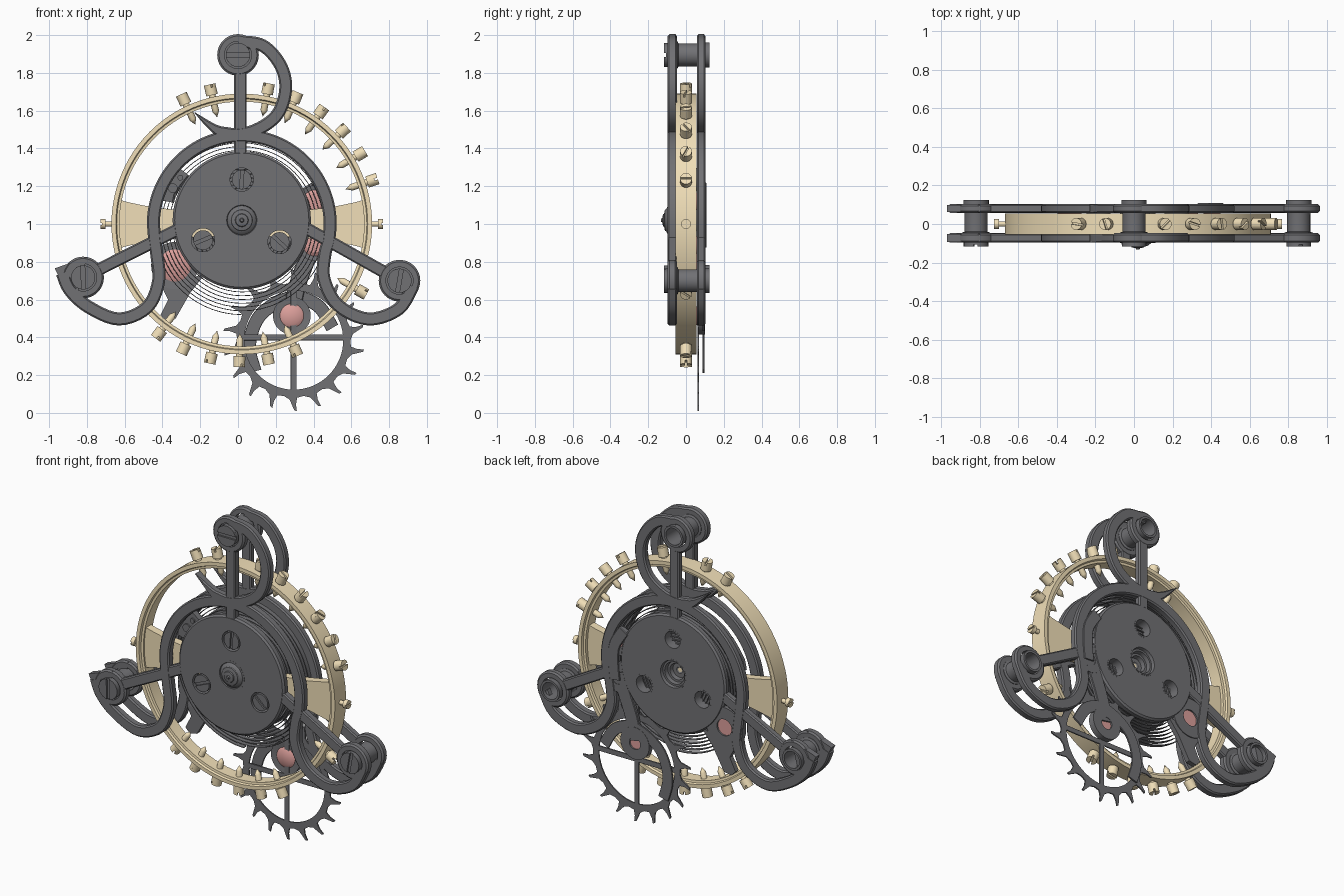
import bpy, bmesh, math
from math import sin, cos, pi, radians
from mathutils import Matrix, Vector

if "Cube" in bpy.data.objects:
    bpy.data.objects.remove(bpy.data.objects["Cube"])

CX, CZ = 0.02, 1.0


def material(name, rgb):
    m = bpy.data.materials.new(name)
    m.diffuse_color = (*rgb, 1)
    m.use_nodes = True
    m.node_tree.nodes["Principled BSDF"].inputs["Base Color"].default_value = m.diffuse_color
    return m


BRASS = material("brass", (0.88, 0.74, 0.48))
RUBY = material("ruby", (0.72, 0.35, 0.33))
STEEL = material("dark_steel", (0.165, 0.165, 0.175))


def finish(bm, name, mat=None):
    bmesh.ops.remove_doubles(bm, verts=bm.verts, dist=1e-5)
    bmesh.ops.recalc_face_normals(bm, faces=bm.faces)
    me = bpy.data.meshes.new(name)
    bm.to_mesh(me)
    bm.free()
    ob = bpy.data.objects.new(name, me)
    bpy.context.collection.objects.link(ob)
    me.materials.append(mat or STEEL)
    bpy.ops.object.select_all(action='DESELECT')
    ob.select_set(True)
    bpy.context.view_layer.objects.active = ob
    bpy.ops.object.shade_smooth_by_angle(angle=radians(30))
    return ob


def loft(bm, rings, closed=False, caps=True):
    vs = [[bm.verts.new(p) for p in r] for r in rings]
    n, k = len(vs), len(vs[0])
    for i in range(n if closed else n - 1):
        a, b = vs[i], vs[(i + 1) % n]
        for j in range(k):
            bm.faces.new((a[j], a[(j + 1) % k], b[(j + 1) % k], b[j]))
    if caps and not closed:
        bm.faces.new(vs[0])
        bm.faces.new(vs[-1])


def lathe(bm, profile, M, seg=32, closed=False):
    # profile of (radius, height) turned about local z
    loft(bm, [[M @ Vector((r * cos(2 * pi * i / seg), r * sin(2 * pi * i / seg), h))
               for i in range(seg)] for r, h in profile], closed)


def facing(x, z, back=True):
    # local z points to +y (back) or -y (front)
    return Matrix.Translation((x, 0, z)) @ Matrix.Rotation(radians(-90 if back else 90), 4, 'X')


def turned(name, x, z, profile, mat=None, seg=48, closed=False):
    bm = bmesh.new()
    lathe(bm, profile, facing(x, z), seg, closed)
    return finish(bm, name, mat)


def slotted_head(bm, M, r, h0, h1, roll=0.0):
    # two half discs leave the screwdriver slot between them
    hs = h0 + (h1 - h0) * 0.7
    lathe(bm, [(r, h0), (r, hs)], M, 24)
    a = math.asin(0.16)
    for s in (roll, roll + pi):
        arc = [s + a + (pi - 2 * a) * i / 12 for i in range(13)]
        loft(bm, [[M @ Vector((r * cos(t), r * sin(t), h)) for t in arc] for h in (hs, h1)])


def smooth_path(pts, n=8):
    p = [Vector(pts[0])] + [Vector(q) for q in pts] + [Vector(pts[-1])]
    out = []
    for i in range(1, len(p) - 2):
        a, b, c, d = p[i - 1:i + 3]
        for k in range(n):
            t = k / n
            out.append(0.5 * (2 * b + (c - a) * t + (2 * a - 5 * b + 4 * c - d) * t * t
                              + (3 * b - a - 3 * c + d) * t ** 3))
    return out + [p[-1]]


def ribbon(name, path, w, y0, y1, b=0.01, taper=0, mat=None):
    # flat bar with chamfered edges along a path in the xz plane
    path = [Vector(p) for p in path]
    bm, rings, n = bmesh.new(), [], len(path)
    for i, p in enumerate(path):
        t = (path[min(i + 1, n - 1)] - path[max(i - 1, 0)]).normalized()
        s = Vector((-t.y, t.x))
        f = 1 if not taper else max(0.1, min(1, (n - 1 - i) / taper))
        h, c = w / 2 * f, min(b, w * f * 0.3)
        sec = [(-h, y0 + c), (-h + c, y0), (h - c, y0), (h, y0 + c),
               (h, y1 - c), (h - c, y1), (-h + c, y1), (-h, y1 - c)]
        rings.append([(p.x + s.x * d, y, p.y + s.y * d) for d, y in sec])
    loft(bm, rings)
    return finish(bm, name, mat)


def plate(name, loops, y0, y1, mat=None):
    # flat filled outline, inner loops become holes
    cu = bpy.data.curves.new(name, 'CURVE')
    cu.dimensions, cu.fill_mode, cu.extrude = '2D', 'BOTH', (y1 - y0) / 2
    for lp in loops:
        s = cu.splines.new('POLY')
        s.points.add(len(lp) - 1)
        for q, (x, z) in zip(s.points, lp):
            q.co = (x, z, 0, 1)
        s.use_cyclic_u = True
    tmp = bpy.data.objects.new(name, cu)
    bpy.context.collection.objects.link(tmp)
    bpy.context.view_layer.update()
    me = bpy.data.meshes.new_from_object(tmp)
    bm = bmesh.new()
    bm.from_mesh(me)
    bpy.data.objects.remove(tmp)
    bpy.data.meshes.remove(me)
    bm.transform(Matrix.Translation((0, (y0 + y1) / 2, 0)) @ Matrix.Rotation(pi / 2, 4, 'X'))
    return finish(bm, name, mat)


def circle(x, z, r, n=48, a0=0, a1=360):
    full = a1 - a0 == 360
    return [(x + r * cos(t), z + r * sin(t)) for t in
            (radians(a0 + (a1 - a0) * i / (n if full else n - 1)) for i in range(n))]


# cage: front and back bridges of the same outline
bosses = [(0, 1.895), (-0.82, 0.717), (0.855, 0.70)]
arm_starts, arm_ends = [(0.013, 1.80)] + bosses[1:], [(0.013, 1.33), (-0.28, 0.99), (0.32, 1.0)]
disc_holes = [(0.02, 1.235), (-0.185, 0.915), (0.22, 0.905)]
left_hook = [(-0.93, 0.74), (-0.89, 0.65), (-0.79, 0.56), (-0.63, 0.497), (-0.48, 0.56),
             (-0.42, 0.70), (-0.43, 0.84)]
right_hook = [(0.46, 0.84), (0.455, 0.71), (0.53, 0.57), (0.69, 0.497), (0.85, 0.55), (0.925, 0.67)]
ring_arc = circle(CX, CZ, 0.468, 15, 190, -10)
top_hook = [(0, 1.965), (0.13, 1.945), (0.225, 1.84), (0.252, 1.71), (0.20, 1.57), (0.06, 1.485),
            (-0.09, 1.487), (-0.23, 1.59)]
for side, y0, y1 in (("front", -0.097, -0.048), ("back", 0.058, 0.103)):
    ribbon(side + "_cage_ring", smooth_path(left_hook + ring_arc + right_hook, 5), 0.069, y0, y1, 0.008)
    ribbon(side + "_cage_top_hook", smooth_path(top_hook), 0.068, y0, y1, 0.008, taper=9)
    plate(side + "_cage_tip", [[(-0.97, 0.765), (-0.80, 0.826), (-0.85, 0.63), (-0.92, 0.66)]],
          y0 + 0.004, y1 - 0.004)
    for i, (b, e) in enumerate(zip(arm_starts, arm_ends)):
        d = (Vector(e) - Vector(b)).normalized() * (0.08 if i else 0)
        ribbon(f"{side}_cage_arm_{i}", [Vector(b) + d, e], 0.066, y0 + 0.001, y1 - 0.001, 0.007)
    for i, b in enumerate(bosses):
        turned(f"{side}_boss_{i}", *b, [(0.072, y0), (0.1, y0), (0.11, y0 + 0.009), (0.11, y1 - 0.009),
               (0.1, y1), (0.072, y1)], closed=True)
    plate(side + "_disc", [circle(CX, 1.02, 0.345, 72), circle(CX, 1.02, 0.09)]
          + [circle(*h, 0.062, 32) for h in disc_holes], y0, y1)
    turned(side + "_disc_rim", CX, 1.02, [(0.345, y0), (0.355, y0), (0.366, y0 + 0.01),
           (0.366, y1 - 0.01), (0.355, y1), (0.345, y1)], seg=72, closed=True)

# cage pillars with slotted screws in front and open bores behind
for i, (x, z) in enumerate(bosses):
    turned(f"pillar_{i}", x, z, [(0.052, 0.0), (0.052, 0.125), (0.066, 0.125), (0.066, 0.10),
           (0.06, 0.05), (0.06, -0.04), (0.073, -0.045), (0.073, -0.08), (0, -0.08), (0, 0.0)], seg=32)
    bm = bmesh.new()
    slotted_head(bm, facing(x, z, False), 0.064, 0.08, 0.117, (0, 1.6, 1.4)[i])
    finish(bm, f"pillar_screw_{i}")

# disc screws and bushings
for i, (x, z) in enumerate(disc_holes):
    bm = bmesh.new()
    slotted_head(bm, facing(x, z, False), 0.052, 0.06, 0.095, (1.5, 0.4, 2.4)[i])
    finish(bm, f"disc_screw_{i}")
    turned(f"disc_bushing_{i}", x, z, [(0.062, 0.06), (0.062, 0.104), (0.052, 0.104), (0.048, 0.045),
           (0, 0.045), (0, 0.035), (0.062, 0.035)], seg=32, closed=True)

# central pivot settings
turned("front_pivot_setting", CX, 1.02, [(0, -0.05), (0.092, -0.05), (0.092, -0.098), (0.08, -0.098),
       (0.077, -0.092), (0.073, -0.098), (0.058, -0.106), (0.055, -0.112), (0.035, -0.116),
       (0.032, -0.122), (0.012, -0.125), (0.008, -0.132), (0, -0.132)])
turned("back_pivot_setting", CX, 1.02, [(0, 0.0), (0.092, 0.0), (0.092, 0.104), (0.084, 0.104),
       (0.08, 0.085), (0.068, 0.085), (0.064, 0.06), (0.05, 0.06), (0.045, 0.035), (0.02, 0.035), (0, 0.02)])

# balance wheel
turned("balance_rim", CX, CZ, [(0.648, -0.04), (0.662, -0.042), (0.667, -0.055), (0.69, -0.055),
       (0.69, 0.055), (0.667, 0.055), (0.662, 0.042), (0.648, 0.04)], BRASS, 96, True)
half = [(0.655, 0.13), (0.60, 0.115), (0.53, 0.10), (0.46, 0.087), (0.3, 0.07), (0.1, 0.065)]
outline = ([(CX + x, CZ + z) for x, z in half] + [(CX - x, CZ + z) for x, z in half[::-1]]
           + [(CX - x, CZ - z) for x, z in half] + [(CX + x, CZ - z) for x, z in half[::-1]])
plate("balance_spoke", [outline], -0.03, 0.02, BRASS)
turned("balance_hub", CX, CZ, [(0, -0.045), (0.13, -0.045), (0.13, 0.03), (0, 0.03)], BRASS)

# balance rim screws
bm = bmesh.new()
angles = [18.5 + 12.1 * i for i in range(6)] + [103, 115, -29.5] + [-67 - 12 * i for i in range(6)]
for k, a in enumerate(angles + [0, 180]):
    d = Vector((cos(radians(a)), 0, sin(radians(a))))
    M = Matrix.Translation((CX, 0, CZ)) @ d.to_track_quat('Z', 'Y').to_matrix().to_4x4()
    if a in (0, 180):
        lathe(bm, [(0.014, 0.66), (0.014, 0.73)], M, 16)
        slotted_head(bm, M, 0.026, 0.722, 0.748)
    else:
        lathe(bm, [(0, 0.58), (0.018, 0.612), (0.018, 0.70)], M, 16)
        slotted_head(bm, M, 0.031, 0.70, 0.758, k * 1.1)
finish(bm, "balance_screws", BRASS)

# hairspring and its stud
turns, steps = 18, 56
spiral = []
for i in range(turns * steps + 1):
    t = 2 * pi * i / steps
    r = 0.11 + 0.36 * i / (turns * steps)
    spiral.append((CX + r * cos(t - pi / 2), 0.99 + r * sin(t - pi / 2)))
ribbon("hairspring", spiral, 0.004, 0.026, 0.055, 0.001)
ribbon("spring_stud", [(-0.38, 1.12), (-0.37, 1.17), (-0.33, 1.23), (-0.29, 1.28)], 0.085, -0.01, 0.03, 0.01)
for i, (x, z, r) in enumerate([(-0.345, 1.19, 0.025), (-0.305, 1.245, 0.015)]):
    turned(f"stud_pin_{i}", x, z, [(0, -0.02), (r, -0.02), (r, 0.0), (0, 0.0)], seg=20)

# escape wheel
ex, ez = 0.295, 0.385
teeth = []
for i in range(18):
    for da, r in ((0, 0.30), (6, 0.315), (10.5, 0.372), (12.5, 0.376), (12, 0.34), (13.5, 0.305)):
        a = radians(20 * i + da)
        teeth.append((ex + r * cos(a), ez + r * sin(a)))
plate("escape_wheel_rim", [teeth, circle(ex, ez, 0.262, 64)], 0.06, 0.068)
for i, d in enumerate([(0.28, 0), (0, 0.28)]):
    ribbon(f"escape_wheel_spoke_{i}", [(ex - d[0], 0.4 - d[1]), (ex + d[0], 0.4 + d[1] * 0.9)],
           0.032, 0.06, 0.068, 0.001)

# pallet lever behind the escape wheel
ribbon("pallet_arms", smooth_path([(0.09, 0.22), (0.06, 0.36), (0.12, 0.52), (0.28, 0.61),
       (0.42, 0.57), (0.50, 0.45)]), 0.07, 0.088, 0.098, 0.002)
ribbon("pallet_stem", smooth_path([(0.285, 0.53), (0.31, 0.66), (0.36, 0.80), (0.41, 0.92)]),
       0.09, 0.075, 0.098, 0.004)

# jewel bearings, each in a mount that is open in front and has a small hole behind
jewels = [("escape", 0.285, 0.515, 0.063, 0.10), ("left", -0.335, 0.78, 0.085, 0.125),
          ("upper_right", 0.405, 1.12, 0.06, 0.085), ("lower_right", 0.405, 0.89, 0.06, 0.085)]
for n, x, z, r, R in jewels:
    turned(n + "_jewel", x, z, [(0, 0.052), (r * 0.7, 0.054), (r, 0.066), (r, 0.088), (0, 0.088)], RUBY, 32)
    turned(n + "_jewel_mount", x, z, [(r, 0.066), (R, 0.062), (R, 0.1), (r * 0.6, 0.1),
           (r * 0.6, 0.09), (r, 0.09)], None, 32, True)
plate("left_jewel_bridge", [[(-0.42, 0.70), (-0.37, 0.60), (-0.41, 0.52), (-0.38, 0.49),
      (-0.33, 0.50), (-0.25, 0.64), (-0.17, 0.74), (-0.23, 0.72), (-0.335, 0.67)]], 0.065, 0.095)
ribbon("right_jewel_bridge", smooth_path([(0.36, 1.20), (0.42, 1.10), (0.43, 1.0), (0.42, 0.88)]),
       0.07, 0.095, 0.108, 0.003)
